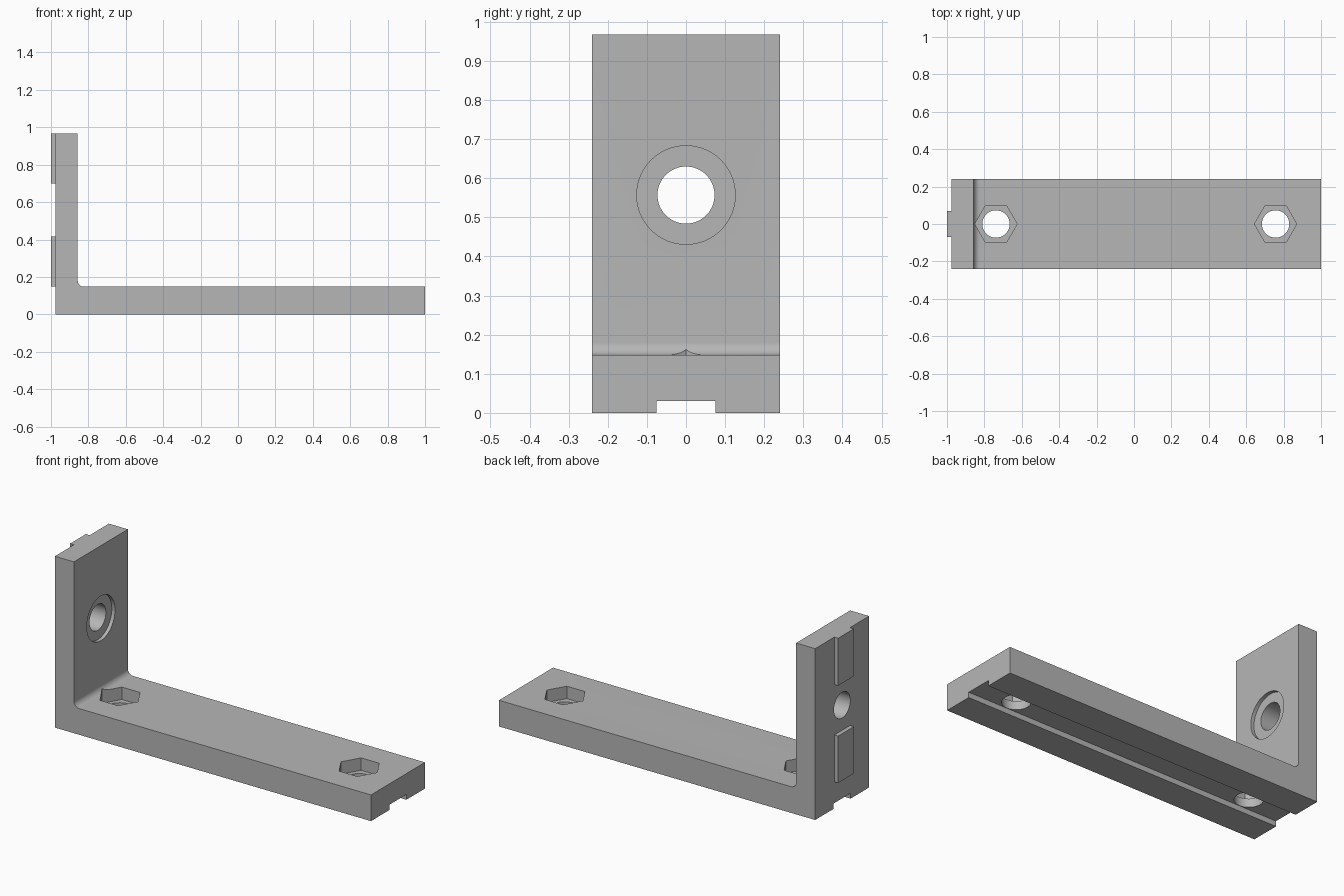
import bpy, bmesh, math
from mathutils import Matrix, Vector

if "Cube" in bpy.data.objects:
    bpy.data.objects.remove(bpy.data.objects["Cube"])

grey = bpy.data.materials.new("light_grey")
grey.diffuse_color = (0.47, 0.47, 0.47, 1)
grey.use_nodes = True
grey.node_tree.nodes["Principled BSDF"].inputs["Base Color"].default_value = grey.diffuse_color

HALF_W = 0.241          # half width of the bracket
BACK, FACE = -0.976, -0.857   # back and inner face of the upright
THICK, TOP = 0.148, 0.968     # base thickness, upright height


def prism(name, points, depth, matrix=Matrix()):
    """Extrude a flat outline along local z, then place it."""
    bm = bmesh.new()
    face = bm.faces.new([bm.verts.new((u, v, 0)) for u, v in points])
    ext = bmesh.ops.extrude_face_region(bm, geom=[face])
    verts = [g for g in ext["geom"] if isinstance(g, bmesh.types.BMVert)]
    bmesh.ops.translate(bm, verts=verts, vec=(0, 0, depth))
    bmesh.ops.transform(bm, matrix=matrix, verts=bm.verts)
    bmesh.ops.recalc_face_normals(bm, faces=bm.faces)
    mesh = bpy.data.meshes.new(name)
    bm.to_mesh(mesh)
    bm.free()
    mesh.materials.append(grey)
    obj = bpy.data.objects.new(name, mesh)
    bpy.context.collection.objects.link(obj)
    return obj


def ring(radius, sides):
    return [(radius * math.cos(math.tau * i / sides),
             radius * math.sin(math.tau * i / sides)) for i in range(sides)]


def box(name, x0, x1, y0, y1, z0, z1):
    return prism(name, [(x0, y0), (x1, y0), (x1, y1), (x0, y1)], z1 - z0,
                 Matrix.Translation((0, 0, z0)))


def combine(target, tool, operation):
    tool.hide_render = True
    mod = target.modifiers.new(tool.name, "BOOLEAN")
    mod.object, mod.operation, mod.solver = tool, operation, "EXACT"
    bpy.context.view_layer.objects.active = target
    bpy.ops.object.modifier_apply(modifier=mod.name)
    bpy.data.objects.remove(tool)


# L-shaped body with a filleted inner corner
R = 0.033
outline = [(BACK, 0), (1, 0), (1, THICK)]
for i in range(13):
    a = -math.pi / 2 - math.pi / 2 * i / 12
    outline.append((FACE + R + R * math.cos(a), THICK + R + R * math.sin(a)))
outline += [(FACE, TOP), (BACK, TOP)]
bracket = prism("angle_bracket", outline, 2 * HALF_W,
                Matrix.Translation((0, HALF_W, 0)) @ Matrix.Rotation(math.pi / 2, 4, "X"))

# Locating keys on the back of the upright
for z0, z1 in ((0.15, 0.415), (0.70, TOP)):
    combine(bracket, box("locating_key", -1, BACK + 0.03, -0.07, 0.07, z0, z1), "UNION")

# Groove along the underside
combine(bracket, box("groove", -1.2, 1.2, -0.075, 0.075, -0.1, 0.03), "DIFFERENCE")

# Bolt holes with hexagonal nut pockets in the base
for x in (-0.738, 0.757):
    combine(bracket, prism("nut_pocket", ring(0.113, 6), 0.3,
                           Matrix.Translation((x, 0, THICK - 0.07))), "DIFFERENCE")
    combine(bracket, prism("bolt_hole", ring(0.073, 64), 0.4,
                           Matrix.Translation((x, 0, -0.1))), "DIFFERENCE")

# Through hole with a shallow counterbore in the upright
turn = Matrix.Rotation(math.pi / 2, 4, "Y")
for name, radius, x in (("counterbore", 0.126, FACE - 0.02), ("upright_hole", 0.073, -1.1)):
    combine(bracket, prism(name, ring(radius, 64), 0.4,
                           Matrix.Translation((x, 0, 0.557)) @ turn), "DIFFERENCE")

bpy.ops.object.select_all(action="DESELECT")
bracket.select_set(True)
bpy.context.view_layer.objects.active = bracket
bpy.ops.object.shade_smooth_by_angle(angle=math.radians(30))
